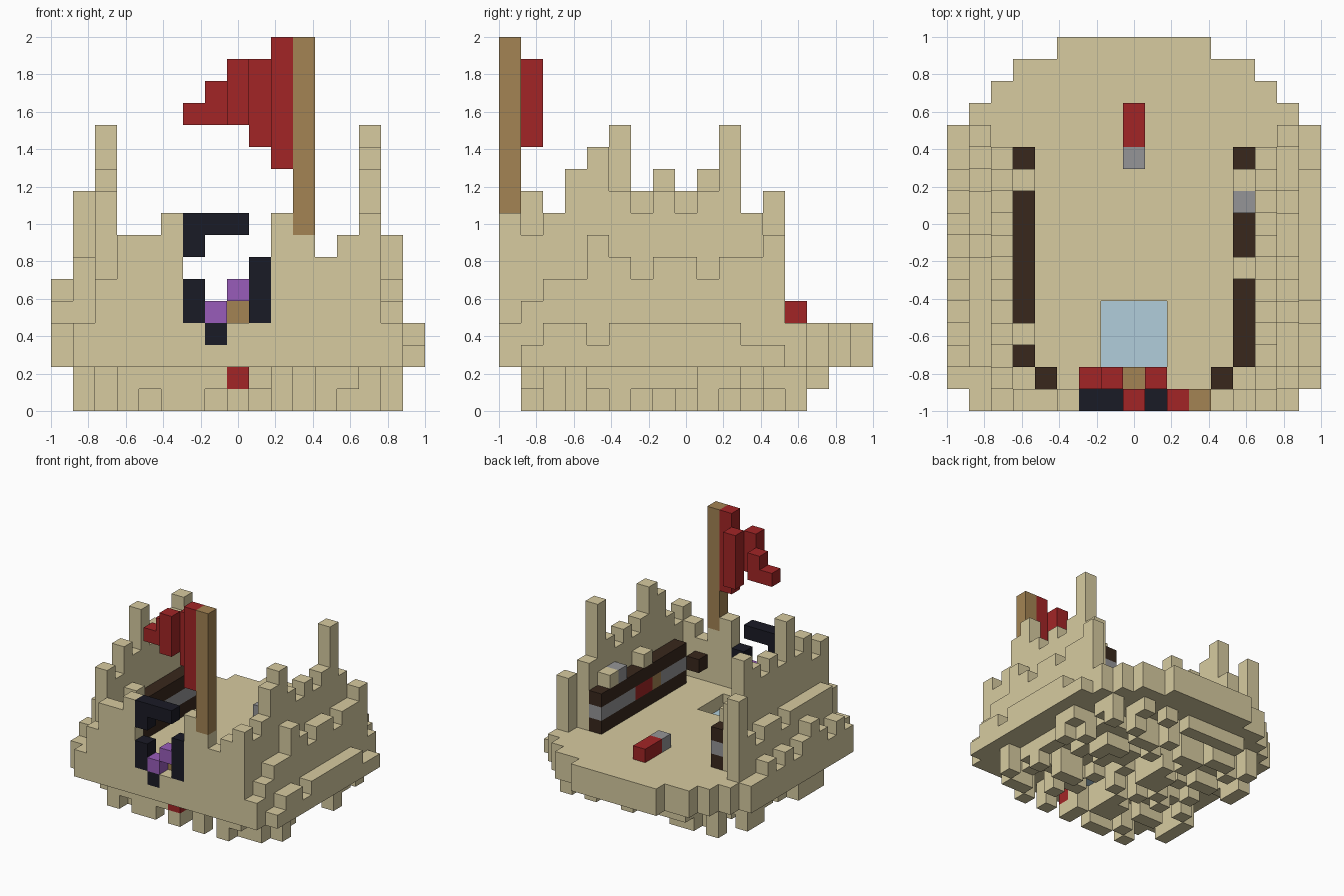
import bpy, bmesh, random
from mathutils import Vector

if "Cube" in bpy.data.objects:
    bpy.data.objects.remove(bpy.data.objects["Cube"])

random.seed(4)
N = 17
U = 2 / N


def material(name, rgb):
    m = bpy.data.materials.new(name)
    lin = [((c / 255 + 0.055) / 1.055) ** 2.4 for c in rgb]
    m.diffuse_color = (*lin, 1)
    m.use_nodes = True
    m.node_tree.nodes["Principled BSDF"].inputs["Base Color"].default_value = m.diffuse_color
    return m


SAND = material("sandstone", (215, 203, 160))
WOOD = material("wood", (163, 131, 83))
RED = material("red", (162, 37, 38))
NAVY = material("navy", (26, 27, 38))
PURPLE = material("purple", (152, 92, 186))
GREY = material("grey", (149, 149, 151))
BARK = material("dark_wood", (56, 39, 28))
WATER = material("water", (177, 206, 219))

parts = {}      # (name, material) -> cells
taken = set()   # all filled cells


def box(name, mat, xs, ys, zs):
    """Fill a block of cells; each range is (first, last)."""
    cells = parts.setdefault((name, mat), set())
    for i in range(xs[0], xs[-1] + 1):
        for j in range(ys[0], ys[-1] + 1):
            for k in range(zs[0], zs[-1] + 1):
                if (i, j, k) not in taken:
                    cells.add((i, j, k))
                    taken.add((i, j, k))


def side_wall(name, i, heights):
    """Ragged wall layer running front to back, from the second row."""
    for n, h in enumerate(heights):
        box(name, SAND, (i,), (n + 1,), (2, h - 1))


# flag pole and banner
box("flag_pole", WOOD, (11,), (0,), (8, 16))
for i, j, low, high in [(10, 0, 11, 16), (9, 1, 12, 15), (8, 0, 13, 15),
                        (7, 1, 13, 14), (6, 1, 13, 13)]:
    box("flag", RED, (i,), (j,), (low, high))

# ruined gate frame and glow
for i, low, high in [(6, 4, 5), (6, 7, 8), (7, 3, 3), (7, 8, 8), (8, 8, 8), (9, 4, 6)]:
    box("gate_frame", NAVY, (i,), (0,), (low, high))
box("gate_glow", PURPLE, (7,), (0,), (4,))
box("gate_glow", PURPLE, (8,), (0,), (5,))
box("gate_step", WOOD, (8,), (1,), (4,))

# sunken pool
box("pool", WATER, (7, 9), (2, 4), (2,))
pool_air = {(i, j, 3) for i in (7, 8, 9) for j in (2, 3, 4)}
taken |= pool_air

# rounded floor slab
for j in range(N):
    inset = {0: 1, 13: 1, 14: 2, 15: 3, 16: 5}.get(j, 0)
    low_edge = 1 if 1 <= j <= 12 else inset
    box("floor", SAND, (inset, 16 - inset), (j,), (2,))
    box("floor", SAND, (inset, 16 - low_edge), (j,), (3,))
taken -= pool_air

# front wall
for i, h in enumerate([4, 6, 8, 8, 9, 4, 3, 4, 4, 9, 8, 7, 8, 9, 4], 1):
    box("front_wall", SAND, (i,), (0,), (2, h - 1))

# side walls, three stepped layers each
side_wall("left_wall", 0, [4, 5, 4, 5, 6, 5, 4, 5, 4, 5, 4, 4])
side_wall("left_wall", 1, [4, 7, 7, 7, 7, 7, 6, 7, 7, 6, 7, 10])
side_wall("left_wall", 2, [10, 9, 11, 10, 13, 10, 11, 10, 11, 12, 9, 4])
side_wall("right_wall", 16, [3, 4, 4, 3, 4, 4, 4, 4, 4, 4, 3, 3])
side_wall("right_wall", 15, [5, 6, 6, 8, 7, 6, 7, 7, 6, 7, 7, 8])
side_wall("right_wall", 14, [8, 9, 11, 12, 10, 9, 10, 9, 10, 13, 9, 4])

# shelves along both walls with a row of goods
box("goods", RED, (13,), (6, 7), (5,))
box("goods", WOOD, (13,), (5,), (5,))
for i in (3, 13):
    for k, mat in ((4, BARK), (5, GREY), (6, BARK)):
        box("shelf", mat, (i,), (2, 11), (k,))
for i, j in [(3, 10), (3, 3), (13, 10), (13, 6)]:
    box("shelf_top_block", SAND, (i,), (j,), (7,))
box("shelf_top_stone", GREY, (13,), (9,), (7,))
for i in (4, 12):
    box("corner_shelf", BARK, (i,), (1,), (5,))

# bed on the floor
box("bed", RED, (8,), (12, 13), (4,))
box("bed_pillow", GREY, (8,), (11,), (4,))

# ragged underside
box("red_underside_block", RED, (8,), (1,), (1,))
for i, j, low in [(8, 2, 0), (8, 1, 0), (1, 5, 0), (15, 9, 0), (7, 14, 1), (9, 13, 0)]:
    box("underside", SAND, (i,), (j,), (low, 1))
for i in range(1, 16):
    for j in range(1, 15):
        r = abs((i - 8) / 7.6) ** 2.5 + abs((j - 7.3) / 7.3) ** 2.5
        if r < 1.1 and random.random() < 0.58:
            box("underside", SAND, (i,), (j,), (1,))
            if j < 14 and random.random() < 0.45:
                box("underside", SAND, (i,), (j,), (0,))

# turn the cells of each part into a mesh of its exposed faces
for (name, mat), cells in parts.items():
    if not cells:
        continue
    bm = bmesh.new()
    verts = {}
    for c in sorted(cells):
        for axis in range(3):
            for side in (0, 1):
                near = list(c)
                near[axis] += 2 * side - 1
                if tuple(near) in taken:
                    continue
                a, b = (axis + 1) % 3, (axis + 2) % 3
                loop = []
                for da, db in ((0, 0), (1, 0), (1, 1), (0, 1)):
                    p = list(c)
                    p[axis] += side
                    p[a] += da
                    p[b] += db
                    p = tuple(p)
                    if p not in verts:
                        verts[p] = bm.verts.new(Vector((p[0] * U - 1, p[1] * U - 1, p[2] * U)))
                    loop.append(verts[p])
                bm.faces.new(loop if side else loop[::-1])
    mesh = bpy.data.meshes.new(name)
    bm.to_mesh(mesh)
    bm.free()
    mesh.materials.append(mat)
    bpy.context.collection.objects.link(bpy.data.objects.new(name, mesh))
